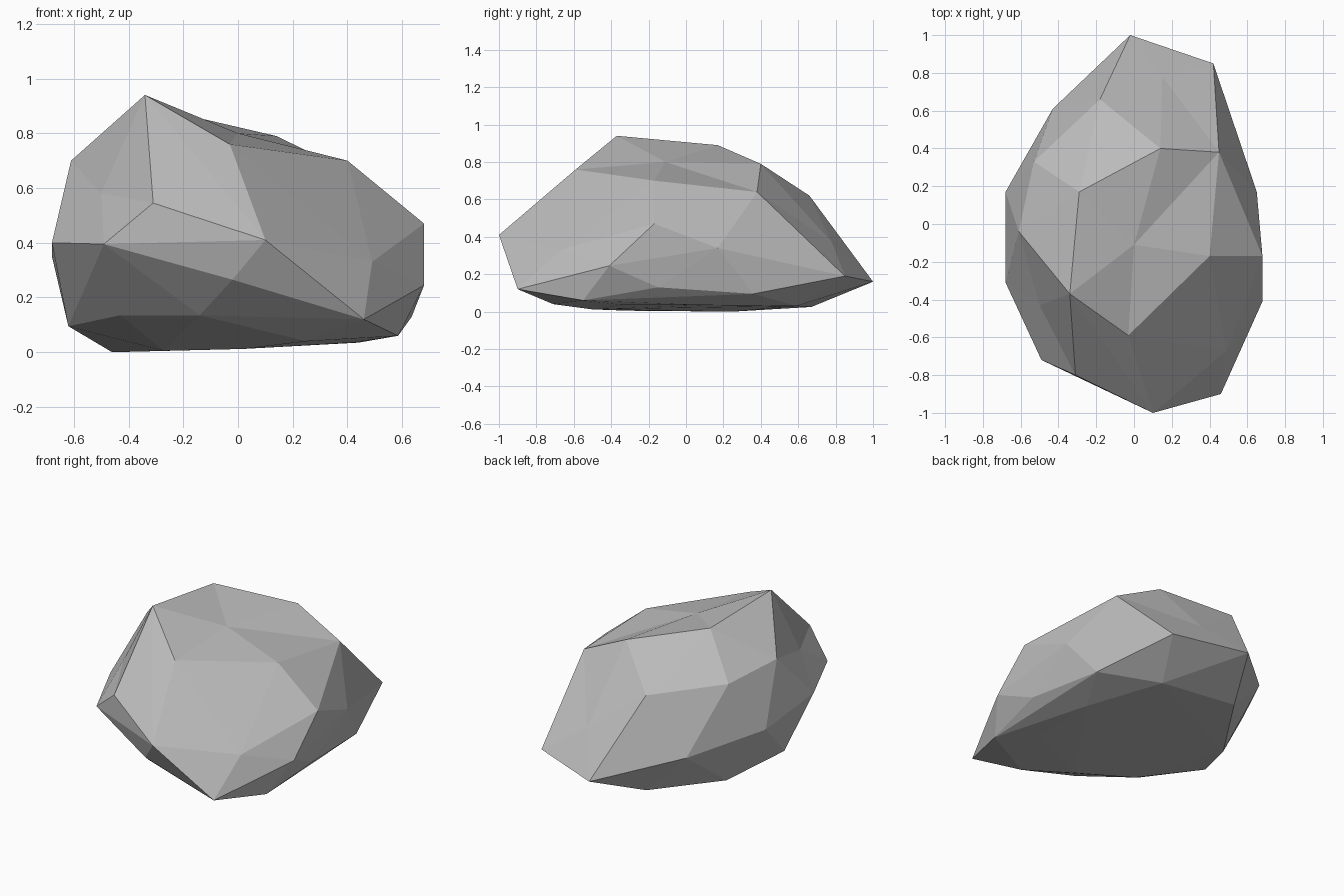
import bpy
import bmesh

default = bpy.data.objects.get("Cube")
if default:
    bpy.data.objects.remove(default, do_unlink=True)

# Stone colour
stone = bpy.data.materials.new("stone_grey")
stone.use_nodes = True
grey = (0.5, 0.5, 0.5, 1)
stone.diffuse_color = grey
stone.node_tree.nodes["Principled BSDF"].inputs["Base Color"].default_value = grey

# Corners of the crown, chipped from peak to rear ridge
crown = {
    "peak": (-.34, -.37, .94), "front_brow": (-.03, -.59, .76),
    "left_brow": (.40, -.17, .70), "left_rear_brow": (.45, .38, .64),
    "rear_brow": (.14, .40, .79), "ridge": (-.29, .17, .89),
    "rear_slope": (-.18, .66, .62), "right_rear_brow": (-.53, .33, .66),
    "right_brow": (-.61, -.04, .70),
}

# Corners of the widest band around the rock
waist = {
    "nose": (.10, -1, .41), "nose_right": (-.31, -.80, .545),
    "right_cheek": (-.49, -.72, .395), "right_side": (-.68, -.31, .40),
    "right_flank": (-.68, .17, .35), "right_tail": (-.43, .61, .27),
    "tail": (-.02, 1, .16), "left_tail": (.42, .85, .19),
    "left_flank": (.65, .17, .34), "left_side": (.68, -.17, .47),
    "left_cheek": (.68, -.41, .245), "left_toe": (.46, -.90, .12),
    "chin": (-.02, -.90, .265),
}

# Corners of the undercut and the nearly flat base
base = {
    "left_front_under": (.585, -.55, .06), "left_under": (.635, -.15, .13),
    "left_rear_under": (.58, .36, .095), "right_under": (-.62, -.10, .095),
    "right_front_under": (-.43, -.47, .135), "front_under": (-.14, -.69, .135),
    "right_foot": (-.46, .25, 0), "rear_foot": (-.19, .67, .025),
    "left_rear_foot": (.28, .59, .03), "left_foot": (.44, .10, .035),
    "left_front_foot": (.42, -.34, .035), "toe_foot": (.25, -.71, .04),
    "front_foot": (.02, -.50, .012), "right_front_foot": (-.27, -.31, .005),
}

# Shallow hollows: the deepest point and the corners around it
hollows = [
    ((0, -.11, .80), "peak front_brow left_brow left_rear_brow rear_brow ridge"),
    ((.15, .78, .37), "rear_brow left_rear_brow left_tail tail rear_slope"),
    ((-.50, -.43, .58), "peak nose_right right_cheek right_side right_brow"),
    ((.49, -.67, .33), "front_brow nose left_toe left_cheek left_side left_brow"),
]


def sink_hollow(bm, corners, centre, names):
    """Swap the facets spanning the named corners for a fan to a sunken point."""
    ring = {corners[n] for n in names.split()}
    facets = [f for f in bm.faces if all(v in ring for v in f.verts)]
    if not facets:
        return
    inside = set(facets)
    rim = []
    for f in facets:
        for loop in f.loops:
            if not all(g in inside for g in loop.edge.link_faces):
                rim.append((loop.vert, loop.link_loop_next.vert))
    bmesh.ops.delete(bm, geom=facets, context='FACES_ONLY')
    # remove the edges left loose across the opening
    loose = [e for e in bm.edges if not e.link_faces]
    for e in loose:
        bm.edges.remove(e)
    middle = bm.verts.new(centre)
    for a, b in rim:
        bm.faces.new((a, b, middle))


# Rock body: a faceted hull with hollows sunk into it
bm = bmesh.new()
corners = {name: bm.verts.new(co)
           for band in (crown, waist, base) for name, co in band.items()}
bmesh.ops.convex_hull(bm, input=list(bm.verts))
for vert in [v for v in bm.verts if not v.link_faces]:
    bm.verts.remove(vert)
bmesh.ops.recalc_face_normals(bm, faces=list(bm.faces))
for centre, names in hollows:
    sink_hollow(bm, corners, centre, names)
bmesh.ops.recalc_face_normals(bm, faces=list(bm.faces))

mesh = bpy.data.meshes.new("rock")
bm.to_mesh(mesh)
bm.free()
mesh.materials.append(stone)
rock = bpy.data.objects.new("rock", mesh)
bpy.context.collection.objects.link(rock)
